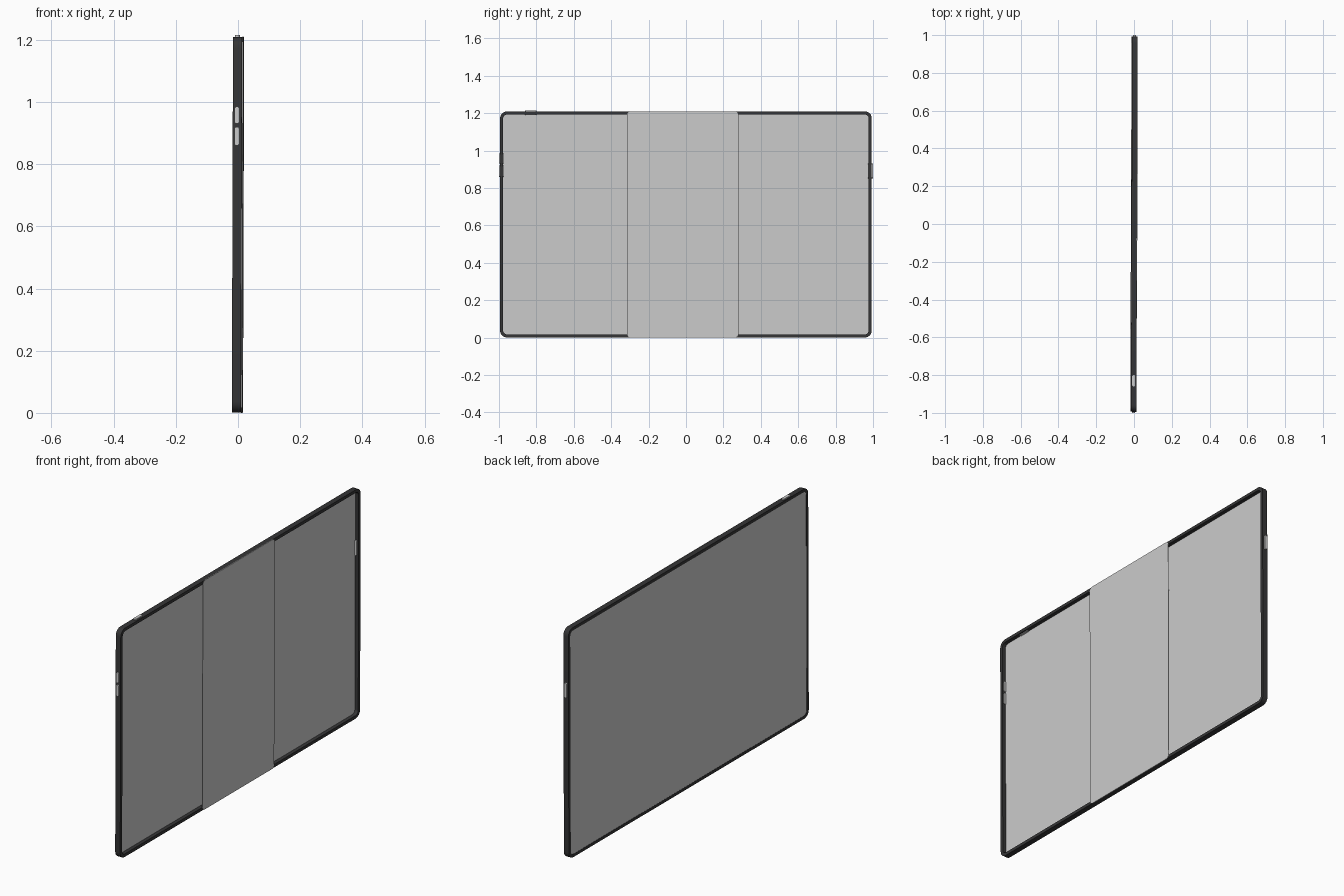
import bpy
import bmesh
import math
from mathutils import Matrix, Vector

cube = bpy.data.objects.get("Cube")
if cube:
    bpy.data.objects.remove(cube, do_unlink=True)


def material(name, rgb):
    m = bpy.data.materials.new(name)
    m.use_nodes = True
    m.diffuse_color = (*rgb, 1)
    bsdf = next(n for n in m.node_tree.nodes if n.type == 'BSDF_PRINCIPLED')
    bsdf.inputs["Base Color"].default_value = (*rgb, 1)
    return m


BLACK = material("soft black", (0.036, 0.036, 0.037))
GREY = material("light grey", (0.6, 0.6, 0.6))

# The whole slab leans very slightly
CENTRE = Vector((0, 0, 0.605))
LEAN = (Matrix.Translation(CENTRE) @ Matrix.Rotation(-0.0035, 4, 'Z')
        @ Matrix.Rotation(0.003, 4, 'Y') @ Matrix.Translation(-CENTRE))


def rounded_rect(u0, u1, v0, v1, r, steps=6):
    """Counter-clockwise outline of a rectangle with round corners."""
    corners = [(u1 - r, v1 - r), (u0 + r, v1 - r), (u0 + r, v0 + r), (u1 - r, v0 + r)]
    pts = []
    for i, (u, v) in enumerate(corners):
        for k in range(steps + 1):
            a = (i + k / steps) * math.pi / 2
            pts.append((u + r * math.cos(a), v + r * math.sin(a)))
    return pts


def prism(name, outline, axis, a, b, mat, hole=None):
    """Extrude an outline along an axis from a to b, with an optional hole."""
    place = {'X': lambda u, v, w: (w, u, v),
             'Y': lambda u, v, w: (u, w, v),
             'Z': lambda u, v, w: (u, v, w)}[axis]
    bm = bmesh.new()

    def loop(pts, w):
        return [bm.verts.new(place(u, v, w)) for u, v in pts]

    def bridge(p, q):
        for i in range(len(p)):
            j = (i + 1) % len(p)
            bm.faces.new((p[i], p[j], q[j], q[i]))

    low, high = loop(outline, a), loop(outline, b)
    bridge(low, high)
    if hole:
        hole_low, hole_high = loop(hole, a), loop(hole, b)
        bridge(hole_low, hole_high)
        bridge(low, hole_low)
        bridge(high, hole_high)
    else:
        bm.faces.new(low)
        bm.faces.new(high)
    bmesh.ops.recalc_face_normals(bm, faces=bm.faces)
    bm.transform(LEAN)
    mesh = bpy.data.meshes.new(name)
    bm.to_mesh(mesh)
    bm.free()
    mesh.materials.append(mat)
    obj = bpy.data.objects.new(name, mesh)
    bpy.context.collection.objects.link(obj)
    bpy.ops.object.select_all(action='DESELECT')
    obj.select_set(True)
    bpy.context.view_layer.objects.active = obj
    bpy.ops.object.shade_smooth_by_angle(angle=math.radians(35))
    return obj


# Dark frame running round the edge
HALF = 0.0145
RIM = 0.016
Y0, Y1, Z0, Z1 = -0.994, 0.993, 0.001, 1.209
inner = rounded_rect(Y0 + RIM, Y1 - RIM, Z0 + RIM, Z1 - RIM, 0.022)
prism("frame", rounded_rect(Y0, Y1, Z0, Z1, 0.036), 'X', -HALF, HALF, BLACK, inner)

# Main panel, flush on one side and recessed on the other
prism("panel", inner, 'X', -HALF + 0.001, -0.005, GREY)

# Strap plate bridging the recess over the full height
prism("strap_plate", rounded_rect(-0.315, 0.28, 0, 1.21, 0.022), 'X',
      HALF - 0.0015, HALF + 0.0012, GREY)

# Buttons set through the frame
for name, z0, z1, y0, y1 in (("upper_front_button", 0.93, 0.985, -1, -0.975),
                             ("lower_front_button", 0.86, 0.92, -1, -0.975),
                             ("rear_button", 0.852, 0.93, 0.972, 1)):
    prism(name, rounded_rect(-0.009, 0.007, z0, z1, 0.0075), 'Y', y0, y1, GREY)
prism("top_button", rounded_rect(-0.009, 0.007, -0.86, -0.8, 0.0075),
      'Z', 1.19, 1.215, GREY)
